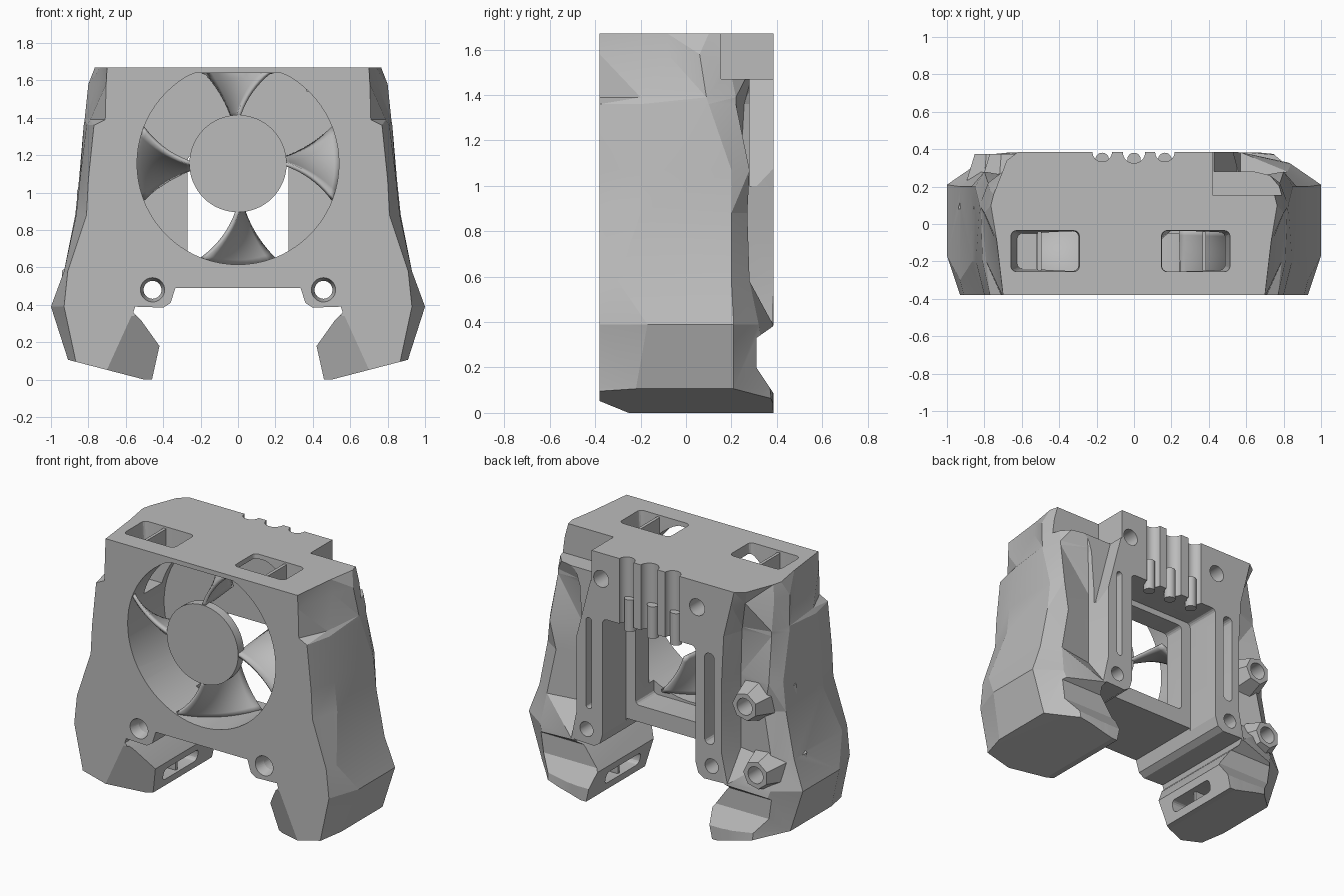
import bpy, bmesh, math

if "Cube" in bpy.data.objects:
    bpy.data.objects.remove(bpy.data.objects["Cube"])

grey = bpy.data.materials.new("light grey plastic")
grey.use_nodes = True
grey.diffuse_color = (0.5, 0.5, 0.5, 1)
grey.node_tree.nodes["Principled BSDF"].inputs["Base Color"].default_value = grey.diffuse_color


def make(name, bm):
    bmesh.ops.recalc_face_normals(bm, faces=bm.faces)
    mesh = bpy.data.meshes.new(name)
    bm.to_mesh(mesh)
    bm.free()
    mesh.materials.append(grey)
    ob = bpy.data.objects.new(name, mesh)
    bpy.context.collection.objects.link(ob)
    return ob


def loft(name, rings, faceted=False):
    bm = bmesh.new()
    rows = [[bm.verts.new(p) for p in ring] for ring in rings]
    n = len(rows[0])
    sides = [bm.faces.new((a[i], a[(i + 1) % n], b[(i + 1) % n], b[i]))
             for a, b in zip(rows, rows[1:]) for i in range(n)]
    if faceted:
        bmesh.ops.triangulate(bm, faces=sides)
    bm.faces.new(rows[0])
    bm.faces.new(rows[-1])
    return make(name, bm)


def prism(name, profile, axis, start, end, end_profile=None):
    place = {"x": lambda u, v, w: (w, u, v), "y": lambda u, v, w: (u, w, v),
             "z": lambda u, v, w: (u, v, w)}[axis]
    return loft(name, [[place(u, v, start) for u, v in profile],
                       [place(u, v, end) for u, v in end_profile or profile]])


def circle(u, v, radius, count=32):
    angles = [i * math.tau / count for i in range(count)]
    return [(u + radius * math.cos(a), v + radius * math.sin(a)) for a in angles]


def rounded(u, v, width, height, radius=0.03, steps=4):
    """Rounded rectangle around the centre (u, v)."""
    points = []
    for k, (su, sv) in enumerate(((1, 1), (-1, 1), (-1, -1), (1, -1))):
        cu = u + su * (width / 2 - radius)
        cv = v + sv * (height / 2 - radius)
        for i in range(steps + 1):
            a = (k + i / steps) * math.pi / 2
            points.append((cu + radius * math.cos(a), cv + radius * math.sin(a)))
    return points


def boolean(ob, tool, operation="DIFFERENCE"):
    mod = ob.modifiers.new("cut", "BOOLEAN")
    mod.operation = operation
    mod.solver = "EXACT"
    mod.object = tool
    bpy.context.view_layer.objects.active = ob
    bpy.ops.object.modifier_apply(modifier=mod.name)
    bpy.data.objects.remove(tool)


FRONT, BACK, FAN_Z = -.38, .385, 1.155

# Faceted housing: height, front corner x, side x front and rear, side y front and rear, wing x, y
levels = [
    (-.02, .87, .905, .905, -.22, .21, .74, .383),
    (.11, .87, .91, .91, -.22, .21, .75, .37),
    (.39, .93, 1, 1, -.17, .21, .84, .32),
    (.58, .91, .93, .93, -.3, .2, .82, .28),
    (.88, .81, .865, .87, -.2, .2, .76, .27),
    (1.07, .8, .845, .85, -.2, .2, .8, .28),
    (1.36, .77, .81, .825, -.2, .1, .78, .22),
    (1.39, .71, .79, .82, -.2, .09, .78, .22),
    (1.58, .705, .745, .8, -.08, .06, .77, .18),
    (1.67, .7, .735, .765, -.08, .1, .75, .16),
]
rings = []
for z, front_x, side_x, rear_x, side_front, side_rear, wing_x, wing_y in levels:
    flare = max(0, z - 1.3) / .37
    pillar_y = .24 + .1 * flare if z > .5 else BACK - .002
    half = [(front_x, FRONT), (side_x, side_front), (rear_x, side_rear), (wing_x, wing_y),
            (.57 + .11 * flare, pillar_y), (.53 + .09 * flare, BACK)]
    rings.append([(x, y, z) for x, y in half] + [(-x, y, z) for x, y in reversed(half)])
body = loft("housing", rings, faceted=True)

# Undercut behind the legs
boolean(body, prism("heel_undercut", [(.41, .05), (.31, .2), (.31, .33), (.41, .4)], "x", -2, 2))

# Angled inner front corner of each leg
for side in (-1, 1):
    boolean(body, prism("toe_chamfer", [(side * x, y) for x, y in ((.4, -.17), (.77, FRONT), (.4, -.5))],
                        "z", -.1, .34,
                        [(side * x, y) for x, y in ((.4, -.3), (.57, FRONT), (.4, -.5))]))

# Screw bosses on the right wing
bosses = ((-.69, .93), (-.77, .5))
for x, z in bosses:
    boolean(body, prism("boss", circle(x, z, .19, 7), "y", .08, .375, circle(x, z, .09, 7)), "UNION")

# Underside gap between the legs
under = [(1.1, -.2), (1.1, .16), (.905, .105), (.5, 0), (.46, 0), (.42, .18), (.52, .32),
         (.56, .36), (.55, .39), (.4, .385), (.36, .41), (.335, .49)]
boolean(body, prism("gap", under + [(-x, z) for x, z in reversed(under)], "y", -1, 1))

# Fan bore with flattened top, and stepped rear opening
bore = [(x, min(z, 1.64)) for x, z in circle(0, FAN_Z, .54, 72)]
boolean(body, prism("bore", bore, "y", -.5, 0))
boolean(body, prism("inner_opening", rounded(0, .9, .54, .6), "y", -.05, .3))
boolean(body, prism("outer_opening", rounded(0, .77, .68, .94), "y", .14, .5))

# Stepped corner notch at the rear left
boolean(body, prism("notch", [(.55, 1), (.42, 1.5), (.42, 2), (1, 2), (1, 1)], "y", .28, .5))
boolean(body, prism("notch_step", [(.42, 1.47), (.42, 2), (1, 2), (1, 1.47)], "y", .155, .5))

# Top vents, narrowing downwards
for x in (-.475, .33):
    boolean(body, prism("vent", rounded(x, -.145, .3, .19), "z", 1.3, 1.8,
                        rounded(x, -.145, .39, .23)))

# Cable channels with tubes in their lower ends
for x, radius in ((-.17, .052), (0, .06), (.165, .052)):
    boolean(body, prism("channel", circle(x, BACK, radius), "z", 1.1, 1.8))
    prism("cable_tube", circle(x, BACK - .04, .036), "z", 1.2, 1.41)

# Mounting holes, rear slots and leg outlets with dividers
for side in (-1, 1):
    x = side * .457
    width = .055 - side * .015
    boolean(body, prism("upper_hole", circle(side * .35, 1.5, .055), "y", .1, .5))
    boolean(body, prism("lower_hole", circle(x, .48, .048), "y", -.5, .5))
    boolean(body, prism("countersink", circle(x, .48, .07), "y", -.4, -.31, circle(x, .48, .047)))
    boolean(body, prism("slot", rounded(side * .44, .92, width, .6, width * .45), "y", .25, .5))
    boolean(body, prism("outlet", rounded(.03, .09, .36, .08), "x", side * .3, side * .6))
    prism("outlet_divider", rounded(.03, .09, .02, .1, .005), "x", side * .47, side * .6)
for x, z in bosses:
    boolean(body, prism("boss_hole", circle(x, z, .055), "y", .2, .5))

# Vent dividers
for x in (-.505, .375):
    prism("vent_divider", rounded(x, -.145, .02, .21, .005), "z", 1.54, 1.66)

# Thin fan hub and swept blades
prism("fan_hub", circle(0, FAN_Z, .26, 64), "y", -.37, -.31)
STEPS = 10
for k in range(4):
    bm = bmesh.new()
    grid = []
    for i in range(STEPS + 1):
        s = i / STEPS
        radius = .245 + .3 * s
        row = []
        for j in range(STEPS + 1):
            t = j / STEPS
            a = math.radians(k * 90 - 21 * s + t * (6 + 36 * s))
            z = min(FAN_Z + radius * math.sin(a), 1.65)
            row.append(bm.verts.new((radius * math.cos(a), -.365 + .34 * t, z)))
        grid.append(row)
    for inner, outer in zip(grid, grid[1:]):
        for j in range(STEPS):
            bm.faces.new((inner[j], outer[j], outer[j + 1], inner[j + 1]))
    thick = make("fan_blade", bm).modifiers.new("thickness", "SOLIDIFY")
    thick.thickness = .022
    thick.offset = 0

# Smooth curved walls while keeping facets crisp
bpy.ops.object.select_all(action="DESELECT")
for ob in bpy.context.collection.objects:
    if ob.type == "MESH":
        ob.select_set(True)
        bpy.context.view_layer.objects.active = ob
bpy.ops.object.shade_smooth_by_angle(angle=math.radians(14))
